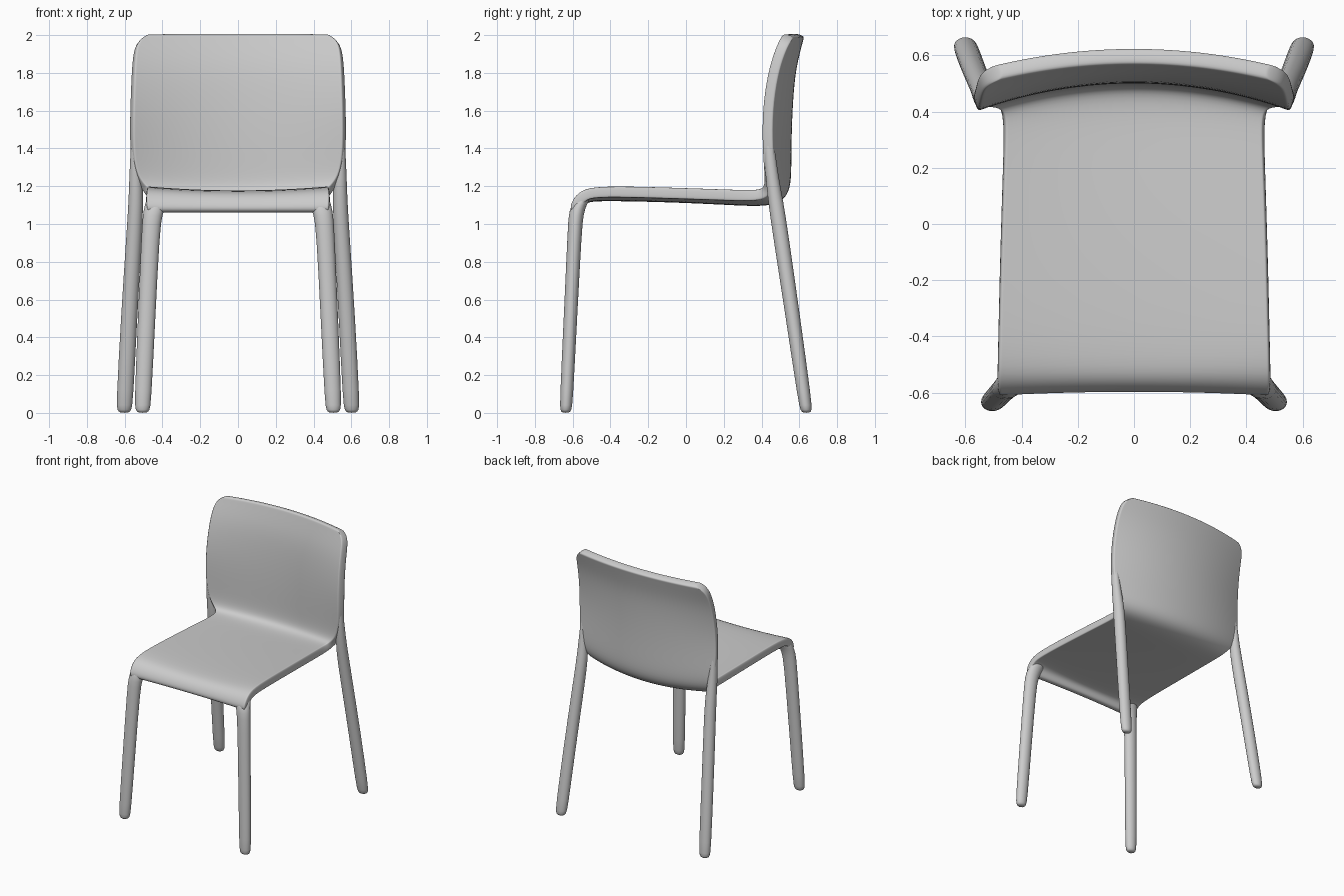
import bpy, bmesh, math
from mathutils import Vector

grey = bpy.data.materials.new("light_grey_plastic")
grey.diffuse_color = (0.6, 0.6, 0.6, 1)


def finish(name, bm):
    bmesh.ops.recalc_face_normals(bm, faces=bm.faces)
    mesh = bpy.data.meshes.new(name)
    bm.to_mesh(mesh)
    bm.free()
    mesh.materials.append(grey)
    mesh.shade_smooth()
    ob = bpy.data.objects.new(name, mesh)
    bpy.context.collection.objects.link(ob)
    return ob


def subdivide(ob, levels):
    mod = ob.modifiers.new("round", 'SUBSURF')
    mod.levels = mod.render_levels = levels


# Seat and backrest: one bent sheet
# each row: half width, centre y, centre z, edge y, edge z
ROWS = [
    (.475, -.575, 1.06, -.59, 1.06),
    (.480, -.568, 1.10, -.58, 1.11),
    (.480, -.54, 1.14, -.545, 1.155),
    (.478, -.46, 1.152, -.46, 1.175),
    (.470, -.10, 1.145, -.10, 1.165),
    (.460, .22, 1.13, .20, 1.155),
    (.455, .40, 1.12, .35, 1.15),
    (.465, .485, 1.135, .415, 1.16),
    (.505, .522, 1.18, .44, 1.20),
    (.545, .53, 1.26, .44, 1.27),
    (.562, .53, 1.40, .43, 1.40),
    (.560, .535, 1.60, .428, 1.60),
    (.553, .55, 1.80, .458, 1.80),
    (.545, .575, 1.91, .495, 1.91),
    (.530, .588, 1.96, .515, 1.955),
    (.505, .595, 1.988, .53, 1.982),
    (.470, .60, 2.004, .545, 2.0),
]
N = 16
bm = bmesh.new()
grid = []
for hw, yc, zc, ye, ze in ROWS:
    row = []
    for i in range(N + 1):
        u = math.sin(math.pi / 2 * (2 * i / N - 1))
        row.append(bm.verts.new((u * (hw + .006), yc + (ye - yc) * u * u,
                                 zc + (ze - zc) * u * u)))
    grid.append(row)
for a, b in zip(grid, grid[1:]):
    for i in range(N):
        bm.faces.new((a[i], a[i + 1], b[i + 1], b[i]))
shell = finish("seat_and_backrest", bm)
sol = shell.modifiers.new("thickness", 'SOLIDIFY')
sol.thickness = .058
sol.offset = 0
subdivide(shell, 2)


# Legs: oval tubes with rounded feet, sections of x, y, z, x radius, y radius
def leg(name, sections, side):
    bm = bmesh.new()
    rings = []
    for x, y, z, rx, ry in sections:
        ring = []
        for k in range(12):
            a = 2 * math.pi * k / 12
            ring.append(bm.verts.new((side * (x + rx * math.cos(a)),
                                      y + ry * math.sin(a), z)))
        rings.append(ring)
    for a, b in zip(rings, rings[1:]):
        for k in range(12):
            j = (k + 1) % 12
            bm.faces.new((a[k], a[j], b[j], b[k]))
    bm.faces.new(rings[0])
    bm.faces.new(rings[-1])
    subdivide(finish(name, bm), 1)


FRONT = [
    (.505, -.637, .0, .024, .020),
    (.505, -.636, .014, .039, .031),
    (.504, -.634, .05, .046, .036),
    (.484, -.612, .5, .048, .037),
    (.462, -.589, .97, .050, .039),
    (.452, -.582, 1.05, .054, .041),
    (.438, -.568, 1.10, .058, .042),
    (.424, -.540, 1.145, .058, .040),
    (.41, -.52, 1.165, .035, .022),
]
REAR = [
    (.602, .637, .0, .024, .020),
    (.602, .636, .014, .039, .031),
    (.600, .631, .05, .046, .037),
    (.577, .567, .5, .045, .040),
    (.549, .500, .95, .043, .043),
    (.540, .475, 1.12, .041, .042),
    (.541, .457, 1.24, .036, .036),
    (.546, .440, 1.40, .024, .030),
    (.545, .437, 1.55, .010, .015),
]
for side, word in ((-1, "left"), (1, "right")):
    leg("front_leg_" + word, FRONT, side)
    leg("rear_leg_" + word, REAR, side)
